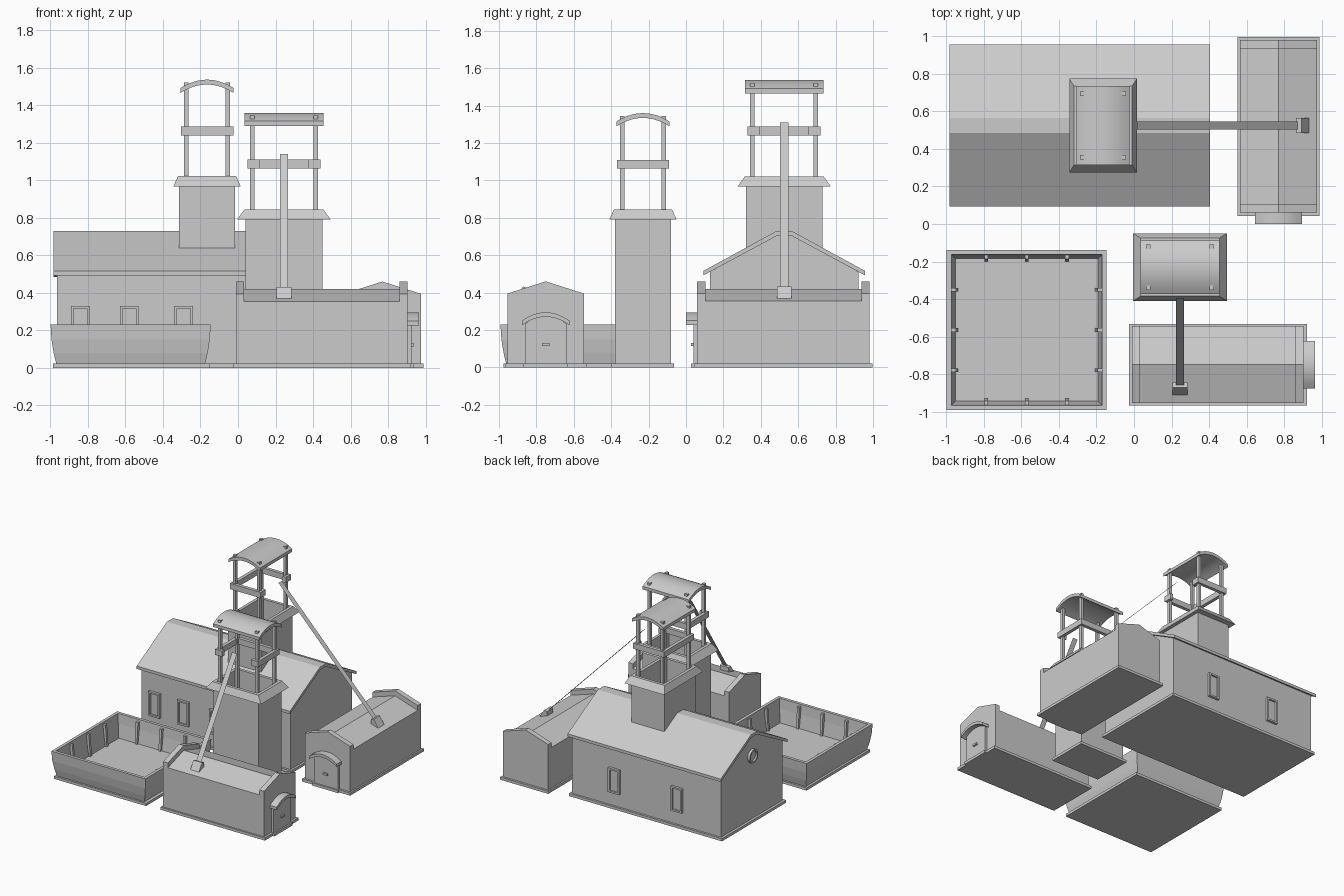
import bpy, bmesh
from math import pi, sin, cos
from mathutils import Matrix, Vector

if "Cube" in bpy.data.objects:
    bpy.data.objects.remove(bpy.data.objects["Cube"])

I = Matrix.Identity(4)
T = Matrix.Translation


def rot(deg, axis='Z'):
    return Matrix.Rotation(deg * pi / 180, 4, axis)


def loft(name, loops, M=I, cycle=False, caps=True, smooth=False):
    """Skin a series of equal-length point loops."""
    bm = bmesh.new()
    rings = [[bm.verts.new(M @ Vector(p)) for p in lp] for lp in loops]
    pairs = list(zip(rings, rings[1:]))
    if cycle:
        pairs.append((rings[-1], rings[0]))
    n = len(rings[0])
    for a, b in pairs:
        for i in range(n):
            j = (i + 1) % n
            bm.faces.new((a[i], a[j], b[j], b[i]))
    if caps and not cycle:
        bm.faces.new(rings[0])
        bm.faces.new(rings[-1])
    bmesh.ops.recalc_face_normals(bm, faces=bm.faces)
    me = bpy.data.meshes.new(name)
    bm.to_mesh(me)
    bm.free()
    ob = bpy.data.objects.new(name, me)
    bpy.context.collection.objects.link(ob)
    if smooth:
        bpy.context.view_layer.objects.active = ob
        bpy.ops.object.select_all(action='DESELECT')
        ob.select_set(True)
        bpy.ops.object.shade_smooth_by_angle(angle=pi / 6)
    return ob


def rect(hx, hy, z):
    return [(-hx, -hy, z), (hx, -hy, z), (hx, hy, z), (-hx, hy, z)]


def circle(r, z, n=24):
    return [(r * cos(2 * pi * i / n), r * sin(2 * pi * i / n), z) for i in range(n)]


def box(name, x0, x1, y0, y1, z0, z1, M=I):
    c = T(((x0 + x1) / 2, (y0 + y1) / 2, 0))
    hx, hy = (x1 - x0) / 2, (y1 - y0) / 2
    return loft(name, [rect(hx, hy, z0), rect(hx, hy, z1)], M @ c)


def prism(name, prof, x0, x1, M=I, smooth=False):
    """Extrude a (y, z) profile along x."""
    return loft(name, [[(x, y, z) for y, z in prof] for x in (x0, x1)], M, smooth=smooth)


def arch(hw, z, rise, thick, n=10):
    """Curved roof section, as a (y, z) profile."""
    top = [(-hw + 2 * hw * i / n, z + rise * (1 - (2 * i / n - 1) ** 2)) for i in range(n + 1)]
    return top + [(y, zz - thick) for y, zz in reversed(top)]


def window(name, M, loop):
    """Raised frame and recessed pane; M maps local +z to the outward normal."""
    loft(name + "_frame", [loop(0, 0), loop(0, .02), loop(.014, .02), loop(.014, 0)], M, cycle=True)
    loft(name + "_pane", [loop(.014, -.005), loop(.014, .006)], M)


def tower(name, M, z0, zt):
    # hollow shaft with an inner floor
    loft(name + "_shaft", [rect(.205, .15, z0), rect(.205, .15, zt), rect(.185, .13, zt),
                           rect(.185, .13, zt - .2)], M)
    # sloping skirt round the top
    loft(name + "_skirt", [rect(.205, .15, zt - .055), rect(.25, .18, zt - .055),
                           rect(.21, .155, zt), rect(.185, .13, zt)], M, cycle=True)
    for sx in (-1, 1):
        for sy in (-1, 1):
            x, y = sx * .17, sy * .11
            box(name + "_post", x - .012, x + .012, y - .012, y + .012, zt - .2, zt + .5, M)
    # railing with an opening on the ribbon side
    a, b = zt + .218, zt + .265
    box(name + "_rail_back", -.195, .195, .112, .14, a, b, M)
    for s in (-1, 1):
        x = sorted((s * .167, s * .195))
        box(name + "_rail_side", *x, -.112, .112, a, b, M)
        x = sorted((s * .13, s * .195))
        box(name + "_rail_front", *x, -.14, -.112, a, b, M)
    prism(name + "_roof", arch(.142, zt + .47, .045, .026), -.21, .21, M, True)


def shed(name, M, L):
    box(name + "_plinth", -L - .017, L + .017, -.218, .218, 0, .022, M)
    prism(name + "_body", [(-.205, .01), (.205, .01), (.205, .355), (0, .42), (-.205, .355)],
          -L + .01, L - .01, M)
    for s in (-1, 1):
        x = sorted((s * L, s * (L - .043)))
        prism(name + "_gable", [(-.205, .01), (.205, .01), (.205, .395), (0, .46), (-.205, .395)], *x, M)
    # arched doorway, canopy and handle
    box(name + "_door_step", L, L + .032, -.118, .118, 0, .022, M)
    prism(name + "_door", [(-.11, .01), (.11, .01)] + [(-y, z) for y, z in arch(.11, .235, .04, 0)[:11]],
          L - .01, L + .02, M)
    prism(name + "_canopy", arch(.126, .25, .045, .024), L - .01, L + .06, M, True)
    box(name + "_door_handle", L + .015, L + .034, -.02, .02, .115, .13, M)


def ribbon(name, M, top, end):
    """Flat band running down along local -y from top to an anchor on the shed roof."""
    (y0, z0), (y1, z1) = top, end
    bm = bmesh.new()
    pts = [(-.022, y0, z0), (.022, y0, z0), (.022, y1, z1), (-.022, y1, z1)]
    bm.faces.new([bm.verts.new(M @ Vector(p)) for p in pts][::-1])
    me = bpy.data.meshes.new(name)
    bm.to_mesh(me)
    bm.free()
    bpy.context.collection.objects.link(bpy.data.objects.new(name, me))
    prism(name + "_anchor", [(y1 + .015, .37), (y1 + .015, .425), (y1 - .012, .432), (y1 - .052, .37)],
          -.039, .039, M)


# main hall
HY = .525
box("hall_plinth", -.985, .405, .11, .94, 0, .022)
prism("hall_walls", [(.127, .01), (.923, .01), (.923, .51), (.565, .71), (.485, .71), (.127, .51)], -.965, .388)
prism("hall_roof", [(.094, .517), (.485, .73), (.565, .73), (.956, .517),
                    (.956, .493), (.56, .706), (.49, .706), (.094, .493)], -.985, .405)
tall = lambda i, z: rect(.05 - i, .1 - i, z)
for x in (-.84, -.58, -.29):
    window("hall_front_window", T((x, .127, .23)) @ rot(90, 'X'), tall)
for x in (-.57, 0):
    window("hall_back_window", T((x, .923, .23)) @ rot(-90, 'X'), tall)
window("hall_round_window", T((-.965, HY, .54)) @ rot(-90, 'Y'), lambda i, z: circle(.055 - i, z))

# towers
M1 = T((-.165, HY, 0)) @ rot(90)
M2 = T((.245, -.23, 0))
tower("hall_tower", M1, .55, 1.022)
tower("front_tower", M2, .01, .845)
box("front_tower_plinth", -.222, .222, -.167, .167, 0, .022, M2)

# sheds and the ribbons reaching them
shed("front_shed", T((.4475, -.75, 0)), .4575)
shed("side_shed", T((.77, .52, 0)) @ rot(-90), .46)
ribbon("front_ribbon", M2, (-.165, 1.14), (-.63, .425))
ribbon("side_ribbon", M1, (-.18, 1.31), (-1.045, .42))

# open basin with inner ribs
MP = T((-.5725, -.565, 0))
box("basin_plinth", -.415, .422, -.412, .412, 0, .022, MP)
loft("basin", [rect(h, h, z) for h, z in ((.395, .015), (.411, .08), (.422, .15), (.427, .23),
                                          (.402, .23), (.396, .15), (.38, .04))], MP)
for k in range(4):
    for x in (-.215, 0, .215):
        prism("basin_rib", [(-.385, .03), (-.41, .215), (-.378, .215), (-.365, .03)],
              x - .01, x + .01, MP @ rot(90 * k))
